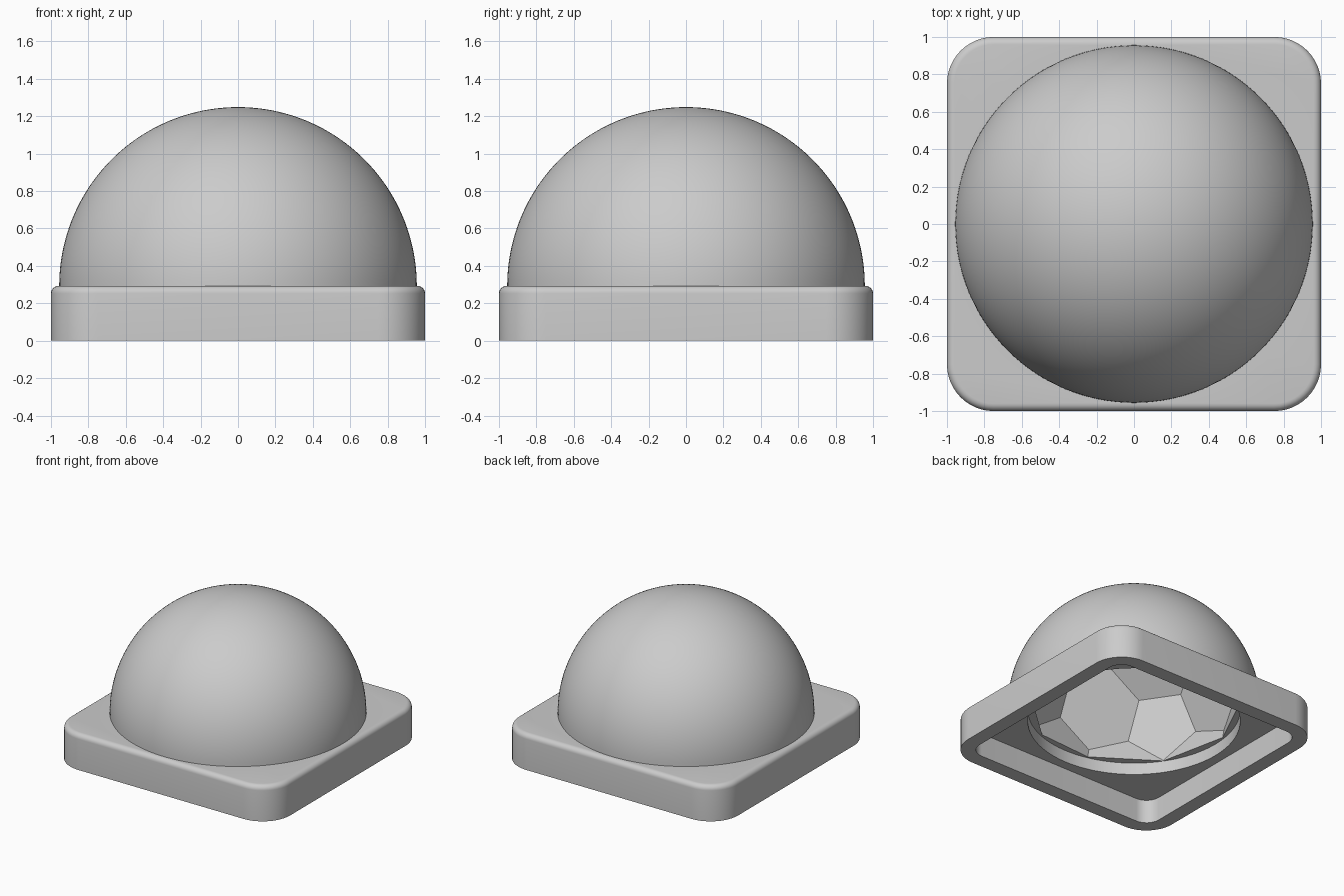
import bpy, bmesh, math
from mathutils import Vector

if "Cube" in bpy.data.objects:
    bpy.data.objects.remove(bpy.data.objects["Cube"])

grey = bpy.data.materials.new("light_grey")
grey.diffuse_color = (0.6, 0.6, 0.6, 1)
grey.use_nodes = True
grey.node_tree.nodes["Principled BSDF"].inputs["Base Color"].default_value = grey.diffuse_color


def make_object(name, bm):
    bmesh.ops.recalc_face_normals(bm, faces=bm.faces)
    mesh = bpy.data.meshes.new(name)
    bm.to_mesh(mesh)
    bm.free()
    mesh.materials.append(grey)
    obj = bpy.data.objects.new(name, mesh)
    bpy.context.collection.objects.link(obj)
    return obj


def loft(name, rings):
    """Closed solid through a stack of point rings."""
    bm = bmesh.new()
    loops = [[bm.verts.new(p) for p in ring] for ring in rings]
    n = len(loops[0])
    for a, b in zip(loops, loops[1:]):
        for i in range(n):
            j = (i + 1) % n
            bm.faces.new((a[i], a[j], b[j], b[i]))
    bm.faces.new(loops[0][::-1])
    bm.faces.new(loops[-1])
    return make_object(name, bm)


def rounded_square(half, radius, z, steps=12):
    pts = []
    for q in range(4):
        mid = math.radians(45 + 90 * q)
        cx = math.copysign(half - radius, math.cos(mid))
        cy = math.copysign(half - radius, math.sin(mid))
        for s in range(steps + 1):
            a = math.radians(90 * q + 90 * s / steps)
            pts.append((cx + radius * math.cos(a), cy + radius * math.sin(a), z))
    return pts


def circle(radius, z, n=128):
    return [(radius * math.cos(2 * math.pi * i / n),
             radius * math.sin(2 * math.pi * i / n), z) for i in range(n)]


def boolean(target, other, operation):
    mod = target.modifiers.new(operation.lower(), 'BOOLEAN')
    mod.object = other
    mod.operation = operation
    mod.solver = 'EXACT'
    bpy.context.view_layer.objects.active = target
    bpy.ops.object.modifier_apply(modifier=mod.name)
    bpy.data.objects.remove(other, do_unlink=True)


# Square base with rounded corners and a filleted top edge
TOP, FILLET = 0.293, 0.04
rings = [rounded_square(1, 0.25, 0)]
for k in range(7):
    a = math.radians(15 * k)
    inset = FILLET * (1 - math.cos(a))
    rings.append(rounded_square(1 - inset, 0.25 - inset, TOP - FILLET + FILLET * math.sin(a)))
body = loft("domed_base", rings)

# Hemispherical dome, sunk slightly into the base
R = 0.956
rings = [circle(R, 0.25)]
for k in range(48):
    a = math.radians(90 * k / 48)
    rings.append(circle(R * math.cos(a), TOP + R * math.sin(a)))
boolean(body, loft("dome", rings), 'UNION')

# Shallow square recess under the base, and the round opening above it
boolean(body, loft("recess_cutter", [rounded_square(0.88, 0.12, -0.1),
                                     rounded_square(0.88, 0.12, 0.195)]), 'DIFFERENCE')
boolean(body, loft("opening_cutter", [circle(0.8, 0.1), circle(0.8, TOP)]), 'DIFFERENCE')

# Faceted cavity: truncated icosahedron with a hexagon on top
corners = []
for el, az in ((52.62, 274), (10.81, 214), (-10.81, 274), (-52.62, 214)):
    for k in range(3):
        e, a = math.radians(el), math.radians(az + 120 * k)
        corners.append(Vector((math.cos(e) * math.cos(a), math.cos(e) * math.sin(a), math.sin(e))))
bm = bmesh.new()
for p in corners:
    for q in corners:
        if 0.1 < (p - q).length < 1.1:
            bm.verts.new(p.lerp(q, 1 / 3).normalized() * 0.81 + Vector((0, 0, 0.43)))
bmesh.ops.convex_hull(bm, input=bm.verts)
bmesh.ops.dissolve_limit(bm, angle_limit=math.radians(5), verts=bm.verts, edges=bm.edges)
# Trim the cavity where it meets the round opening
bmesh.ops.bisect_plane(bm, geom=bm.verts[:] + bm.edges[:] + bm.faces[:],
                       plane_co=(0, 0, TOP - 0.005), plane_no=(0, 0, -1), clear_outer=True)
bmesh.ops.holes_fill(bm, edges=[e for e in bm.edges if e.is_boundary])
boolean(body, make_object("cavity_cutter", bm), 'DIFFERENCE')

# Smooth shading with crisp edges
bpy.ops.object.select_all(action='DESELECT')
body.select_set(True)
bpy.context.view_layer.objects.active = body
bpy.ops.object.shade_smooth_by_angle(angle=math.radians(30))
